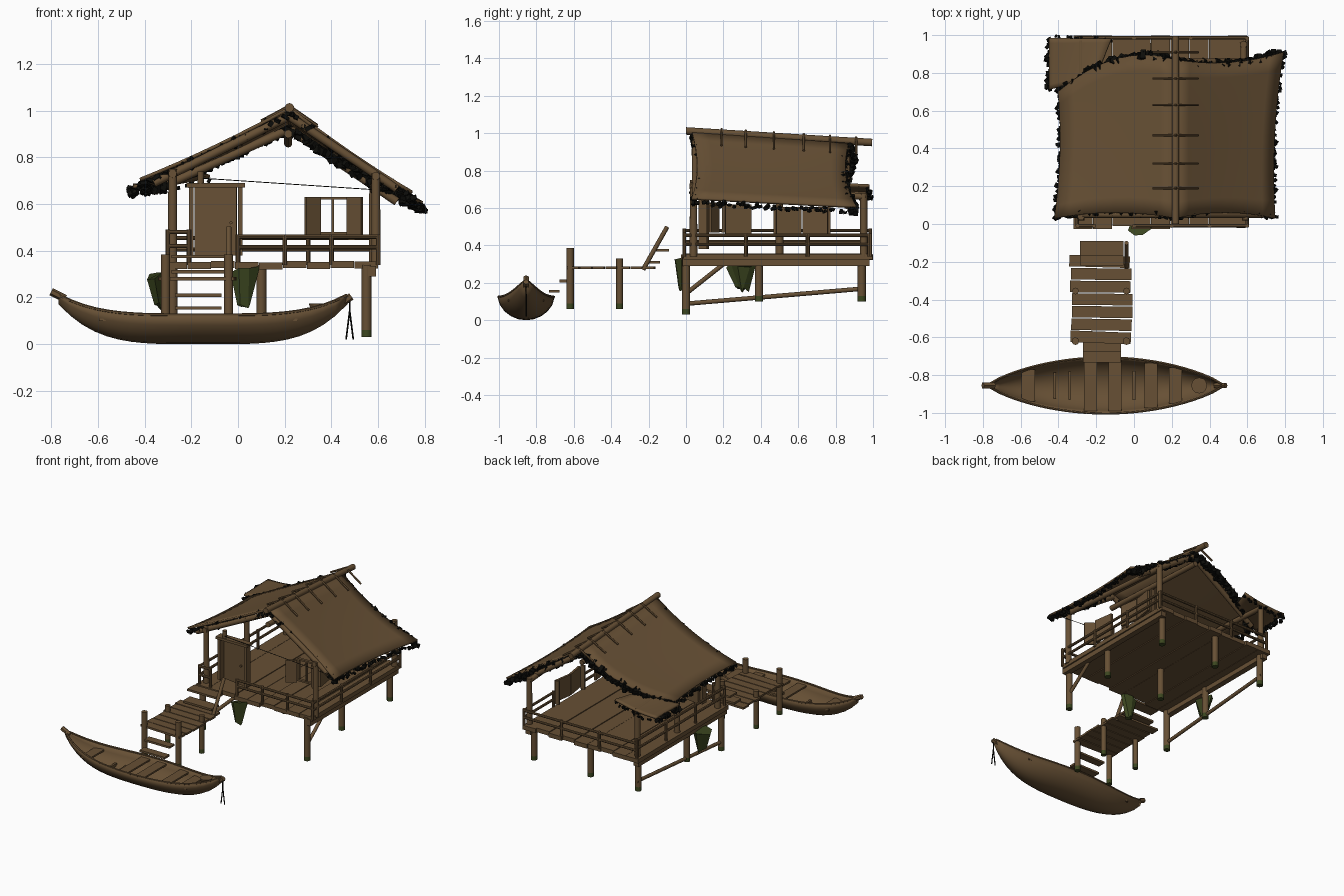
import bpy, bmesh, math, random
from mathutils import Vector, Matrix

if "Cube" in bpy.data.objects:
    bpy.data.objects.remove(bpy.data.objects["Cube"])
random.seed(4)

def mat(name, c):
    m = bpy.data.materials.new(name)
    m.diffuse_color = (*c, 1)
    m.use_nodes = True
    m.node_tree.nodes["Principled BSDF"].inputs["Base Color"].default_value = m.diffuse_color
    return m
WOOD = mat("weathered brown wood", (0.135, 0.080, 0.035))
BLACK = mat("black thatch", (0.004, 0.004, 0.003))
GREEN = mat("mossy green", (0.045, 0.062, 0.014))

def finish(name, bm, m=WOOD, smooth=False):
    me = bpy.data.meshes.new(name)
    bm.to_mesh(me)
    bm.free()
    me.materials.append(m)
    ob = bpy.data.objects.new(name, me)
    bpy.context.collection.objects.link(ob)
    if smooth:
        for p in me.polygons:
            p.use_smooth = True
        me.set_sharp_from_angle(angle=math.radians(40))
    return ob

def box(name, loc, size, rot=0.0, m=WOOD):
    bm = bmesh.new()
    M = Matrix.Translation(loc) @ Matrix.Rotation(rot, 4, 'Z') @ Matrix.Diagonal((*size, 1))
    bmesh.ops.create_cube(bm, size=1, matrix=M)
    return finish(name, bm, m)

def pole(name, a, b, r, r2=None, n=10, m=WOOD):
    a, b = Vector(a), Vector(b)
    d = b - a
    M = Matrix.Translation((a + b) / 2) @ d.to_track_quat('Z', 'Y').to_matrix().to_4x4()
    bm = bmesh.new()
    bmesh.ops.create_cone(bm, cap_ends=True, segments=n, radius1=r, radius2=r2 or r, depth=d.length, matrix=M)
    return finish(name, bm, m, True)

def stilt(name, x, y, z0, z1, r):
    pole(name, (x, y, z0 + .03), (x, y, z1), r)
    pole(name + "_mossy_foot", (x, y, z0), (x, y, z0 + .03), r, m=GREEN)

# platform floor and edge beams
for i in range(9):
    w = .92 / 9
    y0, y1 = -.03 + random.uniform(0, .02), 1 - random.uniform(0, .02)
    box("floor_plank", (-.32 + w * (i + .5), (y0 + y1) / 2, .338 + random.uniform(-.004, .004)), (w - .002, y1 - y0, .03))
for x in (-.29, .57):
    box("side_beam", (x, .48, .312), (.04, 1.0, .045))

# stilts and braces
for x in (-.28, .55):
    for y, z in ((0, .03), (.39, .1), (.94, .1)):
        stilt("stilt", x, y, z, .34, .022)
for y in (.39, .94):
    stilt("middle_stilt", .1, y, .1, .34, .022)
pole("long_brace", (-.28, .02, .09), (-.28, .96, .17), .012)
pole("short_brace", (.55, .01, .15), (.55, .2, .3), .012)

# corner posts and roof beams
for x, y, z in ((-.28, .04, .75), (.59, .04, .73), (.58, .95, .68), (-.28, .95, .68), (-.28, .5, .7)):
    pole("roof_post", (x, y, .34), (x, y, z), .021, .019)
pole("left_plate_beam", (-.28, .02, .73), (-.28, .97, .68), .018)
pole("right_plate_beam", (.59, .02, .72), (.58, .96, .66), .018)
pole("ridge_beam", (.215, .03, .90), (.215, .88, .86), .018)
pole("thin_line", (-.15, .06, .71), (.75, .06, .65), .002, n=5, m=BLACK)
pole("short_post", (-.16, .08, .67), (-.16, .08, .74), .015)

# railings
def rail(a, b, zs, posts):
    a, b = Vector(a), Vector(b)
    for z in zs:
        h = Vector((0, 0, z))
        pole("rail", a + h, b + h, .009, n=8)
    for i in range(posts):
        p = a.lerp(b, i / (posts - 1))
        pole("rail_post", p + Vector((0, 0, .34)), p + Vector((0, 0, max(zs) + .01)), .01, n=8)
rail((.0, -.01, 0), (.6, -.01, 0), (.46, .415), 4)
rail((.6, -.01, 0), (.6, .98, 0), (.455, .405), 4)
rail((.6, .985, 0), (-.3, .985, 0), (.455, .405), 4)
rail((-.3, .985, 0), (-.3, -.01, 0), (.48, .42), 4)
rail((-.3, -.01, 0), (-.21, -.01, 0), (.48, .42), 2)

# door with frame
box("door", (-.095, .10, .525), (.18, .018, .29), -.15)
for x in (-.2, .01):
    box("door_jamb", (x, .09, .53), (.02, .045, .3))
box("door_lintel", (-.095, .09, .68), (.25, .06, .018))
pole("door_knob", (-.03, .095, .52), (-.03, .07, .52), .007, n=8)

# windows: open shutters, frame and bars
box("front_shutter", (.32, .15, .55), (.075, .016, .16), .6)
box("front_shutter", (.5, .15, .55), (.075, .016, .16), -.6)
for z in (.475, .625):
    box("front_window_frame", (.41, .2, z), (.14, .02, .012))
for x in (.345, .405, .47):
    box("front_window_bar", (x, .2, .55), (.01, .015, .15))
box("side_shutter", (.49, .28, .54), (.016, .14, .16), .15)
for y in (.55, .69):
    box("side_shutter", (.5, y, .53), (.016, .135, .15), .15 if y < .6 else -.15)
for y in (.475, .765):
    box("side_window_frame", (.485, y, .53), (.03, .015, .17))

# roof sheets: a sagging grid between four corners
def sheet(name, ra, rb, ea, eb, sag, bow_front=.03, bow_back=-.03):
    ra, rb, ea, eb = map(Vector, (ra, rb, ea, eb))
    def at(u, v):
        p = ra.lerp(rb, u).lerp(ea.lerp(eb, u), v)
        p.x -= sag * 4 * u * (1 - u) * v
        p.y += 4 * v * (1 - v) * (bow_front * (1 - u) + bow_back * u)
        p.z -= .012 * 4 * v * (1 - v)
        return p
    bm = bmesh.new()
    N, K = 10, 8
    g = [[bm.verts.new(at(i / N, j / K)) for j in range(K + 1)] for i in range(N + 1)]
    for i in range(N):
        for j in range(K):
            bm.faces.new((g[i][j], g[i + 1][j], g[i + 1][j + 1], g[i][j + 1]))
    bmesh.ops.recalc_face_normals(bm, faces=bm.faces)
    ob = finish(name, bm, WOOD, True)
    s = ob.modifiers.new("thickness", 'SOLIDIFY')
    s.thickness, s.offset = .014, 0
    return at

def fringe(name, path, n, size):
    bm = bmesh.new()
    for i in range(n):
        p = path((i + random.random()) / n) + Vector((random.uniform(-.012, .012), random.uniform(-.012, .012), random.uniform(-.035, -.01)))
        M = Matrix.Translation(p) @ Matrix.Rotation(random.uniform(-.6, .6), 4, 'X') @ Matrix.Rotation(random.uniform(-.6, .6), 4, 'Y') @ Matrix.Rotation(random.uniform(0, 3), 4, 'Z')
        bmesh.ops.create_cube(bm, size=1, matrix=M @ Matrix.Diagonal((size * random.uniform(.5, 1.2), size * .6, size * random.uniform(.4, .8), 1)))
    finish(name, bm, BLACK)

left = sheet("left_roof", (.22, .03, 1.01), (.22, .87, .95), (-.42, .03, .705), (-.40, .70, .675), -.02, bow_back=.09)
right = sheet("right_roof", (.22, .03, 1.01), (.22, .87, .95), (.745, .03, .65), (.79, .91, .605), .025, bow_back=-.035)
for side, f in (("left", left), ("right", right)):
    fringe(side + "_eave_thatch", lambda t: f(t, 1), 50, .026)
    fringe(side + "_front_thatch", lambda t: f(0.01, t), 45, .030)
    fringe(side + "_back_thatch", lambda t: f(.99, t), 70, .045)

# gable rafters, ridge pole and tie sticks
for y, dz in ((.05, 0), (.86, -.055)):
    pole("left_rafter", (.22, y, .975 + dz), (-.36, y - (.1 if y > .5 else 0), .69 + dz * .6), .018)
    pole("right_rafter", (.22, y, .975 + dz), (.68, y, .665 + dz), .018)
pole("ridge_pole", (.22, .0, 1.012), (.22, .995, .95), .02)
for y in (.19, .32, .47, .63, .77, .91):
    z = 1.012 - .062 * y
    pole("ridge_tie", (.10, y, z - .045), (.225, y, z + .022), .007, n=6)
    pole("ridge_tie", (.34, y, z - .065), (.215, y, z + .022), .007, n=6)

# small torn roof piece at the back left corner
torn = sheet("torn_roof_corner", (-.2, .78, .73), (-.12, .98, .72), (-.45, .71, .675), (-.45, .985, .68), 0, 0, 0)
fringe("torn_eave_thatch", lambda t: torn(t, 1), 24, .03)
fringe("torn_back_thatch", lambda t: torn(1, t), 16, .022)

# jetty with planks, piles, steps and handrail
for i in range(7):
    box("jetty_plank", (-.175 + random.uniform(-.008, .008), -.6 + i * .067, .28), (.32, .061, .014), random.uniform(-.04, .04))
for x in (-.31, -.04):
    stilt("jetty_pile", x, -.62, .06, .385, .02)
    stilt("jetty_pile", x, -.355, .06, .33, .018)
for i, (y, z) in enumerate(((-.18, .31), (-.13, .375))):
    box("house_step", (-.17, y, z), (.23, .08, .014))
for i, (y, z) in enumerate(((-.65, .21), (-.705, .155))):
    box("boat_step", (-.17, y, z), (.2, .055, .014))
pole("stair_handrail", (-.04, -.23, .27), (-.04, -.1, .5), .012)

# boat hull from U-shaped stations
def half(s):
    return .14 * max(0, 1 - abs(s) ** 2) ** .85 + .008
def keel(s):
    return .005 + .17 * abs(s) ** 4
def sheer(s):
    return .125 + .085 * abs(s) ** 4
bm = bmesh.new()
N, K = 24, 10
rows = []
for i in range(N + 1):
    s = -1 + 2 * i / N
    row = []
    for j in range(K + 1):
        a = math.pi * j / K
        row.append(bm.verts.new((-.15 + .615 * s, -.855 - half(s) * math.cos(a) * (1 - .12 * math.sin(a)),
                                 sheer(s) - (sheer(s) - keel(s)) * math.sin(a) ** .9)))
    rows.append(row)
for i in range(N):
    for j in range(K):
        bm.faces.new((rows[i][j], rows[i][j + 1], rows[i + 1][j + 1], rows[i + 1][j]))
bmesh.ops.recalc_face_normals(bm, faces=bm.faces)
hull = finish("boat_hull", bm, WOOD, True)
sol = hull.modifiers.new("thickness", 'SOLIDIFY')
sol.thickness, sol.offset = .01, 0
# gunwales
for sg in (-1, 1):
    for i in range(N):
        p = [(-.15 + .615 * s, -.855 + sg * half(s), sheer(s)) for s in (-1 + 2 * i / N, -1 + 2 * (i + 1) / N)]
        pole("boat_gunwale", p[0], p[1], .007, n=6)
# boat ends, benches, basket and mooring ropes
pole("boat_stern_tip", (-.74, -.855, .195), (-.8, -.855, .225), .017, n=6)
pole("boat_bow_tip", (.43, -.855, .165), (.485, -.855, .205), .016, n=6)
for x in (-.56, -.23, -.1, .09, .22):
    w = half((x + .15) / .615)
    box("boat_bench", (x, -.855, .105), (.07, w * 1.85, .012))
for x in (-.42, -.34, 0):
    w = half((x + .15) / .615)
    box("boat_rib", (x, -.855, .04), (.015, w * 1.1, .02))
pole("basket", (.345, -.855, .125), (.345, -.855, .175), .028, .042, 12)
for dx in (-.015, .015):
    pole("mooring_rope", (.478, -.855, .14), (.478 + dx, -.855, .02), .004, n=5, m=BLACK)
pole("mooring_knot", (.478, -.855, .13), (.478, -.855, .19), .004, n=5, m=BLACK)

# hanging green foliage under the floor
def foliage(name, loc, sx, sy, h):
    bm = bmesh.new()
    M = Matrix.Translation(loc) @ Matrix.Diagonal((sx, sy, h, 1))
    bmesh.ops.create_cone(bm, cap_ends=True, segments=7, radius1=.35, radius2=1, depth=1, matrix=M)
    for v in bm.verts:
        v.co += Vector((random.uniform(-.2, .2) * sx, random.uniform(-.2, .2) * sy, random.uniform(-.15, .15) * h))
    finish(name, bm, GREEN)
foliage("front_foliage", (.025, -.02, .24), .065, .04, .15)
foliage("left_foliage", (-.34, .3, .225), .045, .08, .13)
